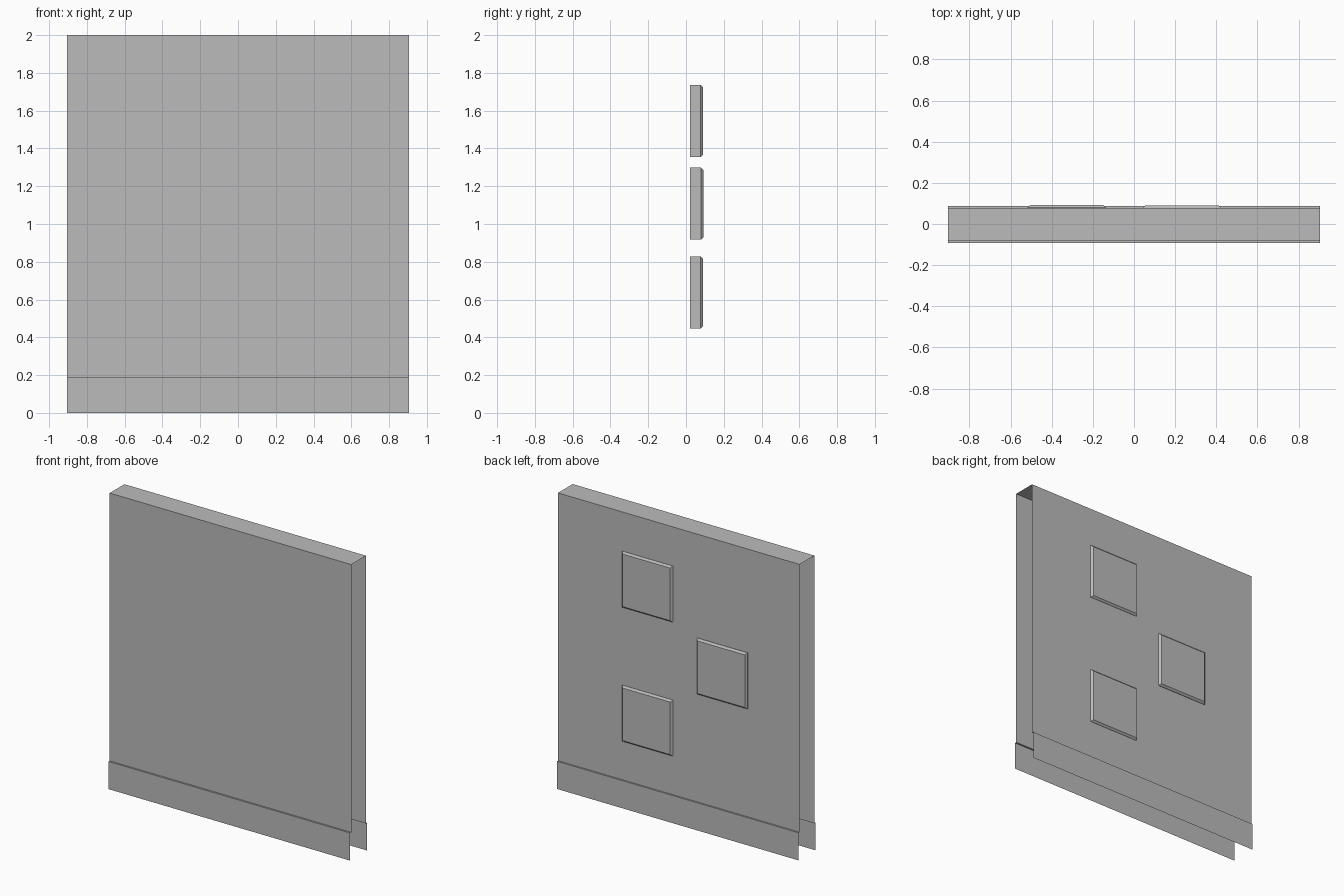
import bpy
import bmesh

old = bpy.data.objects.get("Cube")
if old:
    bpy.data.objects.remove(old, do_unlink=True)

# Single flat grey for everything
grey = bpy.data.materials.new("plain_grey")
grey.use_nodes = True
colour = (0.5, 0.5, 0.5, 1)
grey.diffuse_color = colour
grey.node_tree.nodes["Principled BSDF"].inputs["Base Color"].default_value = colour

HALF_WIDTH = 0.905
TOP = 2.0
SKIRT_TOP = 0.187


def finish(name, bm):
    mesh = bpy.data.meshes.new(name)
    bm.to_mesh(mesh)
    bm.free()
    mesh.materials.append(grey)
    obj = bpy.data.objects.new(name, mesh)
    bpy.context.collection.objects.link(obj)
    return obj


def folded_sheet(name, profile):
    """Sweep an open (y, z) profile across the full width."""
    bm = bmesh.new()
    rows = [[bm.verts.new((x, y, z)) for x in (-HALF_WIDTH, HALF_WIDTH)]
            for y, z in profile]
    for (a, b), (c, d) in zip(rows, rows[1:]):
        bm.faces.new((a, b, d, c))
    return finish(name, bm)


def raised_tile(name, x, z, y_outer, size=0.38, y_inner=0.02, bevel=0.012):
    """Block set through the back sheet, with a chamfered outer rim."""
    bm = bmesh.new()
    bmesh.ops.create_cube(bm, size=1)
    for v in bm.verts:
        v.co.x = x + v.co.x * size
        v.co.z = z + v.co.z * size
        v.co.y = y_outer if v.co.y > 0 else y_inner
    rim = [e for e in bm.edges if all(v.co.y == e.verts[0].co.y and
                                      v.co.y > y_inner + 0.01 for v in e.verts)]
    bmesh.ops.bevel(bm, geom=rim, offset=bevel, segments=1, affect='EDGES')
    bmesh.ops.recalc_face_normals(bm, faces=bm.faces)
    return finish(name, bm)


# Open-ended wall folded over the top, with a stepped skirt along each foot
folded_sheet("wall_shell", [
    (-0.092, 0), (-0.092, SKIRT_TOP), (-0.08, SKIRT_TOP), (-0.08, TOP),
    (0.077, TOP), (0.077, SKIRT_TOP), (0.088, SKIRT_TOP), (0.088, 0)])

# Three square tiles on the back
raised_tile("upper_tile", 0.233, 1.545, 0.090)
raised_tile("middle_tile", -0.327, 1.108, 0.092)
raised_tile("lower_tile", 0.233, 0.638, 0.090)
